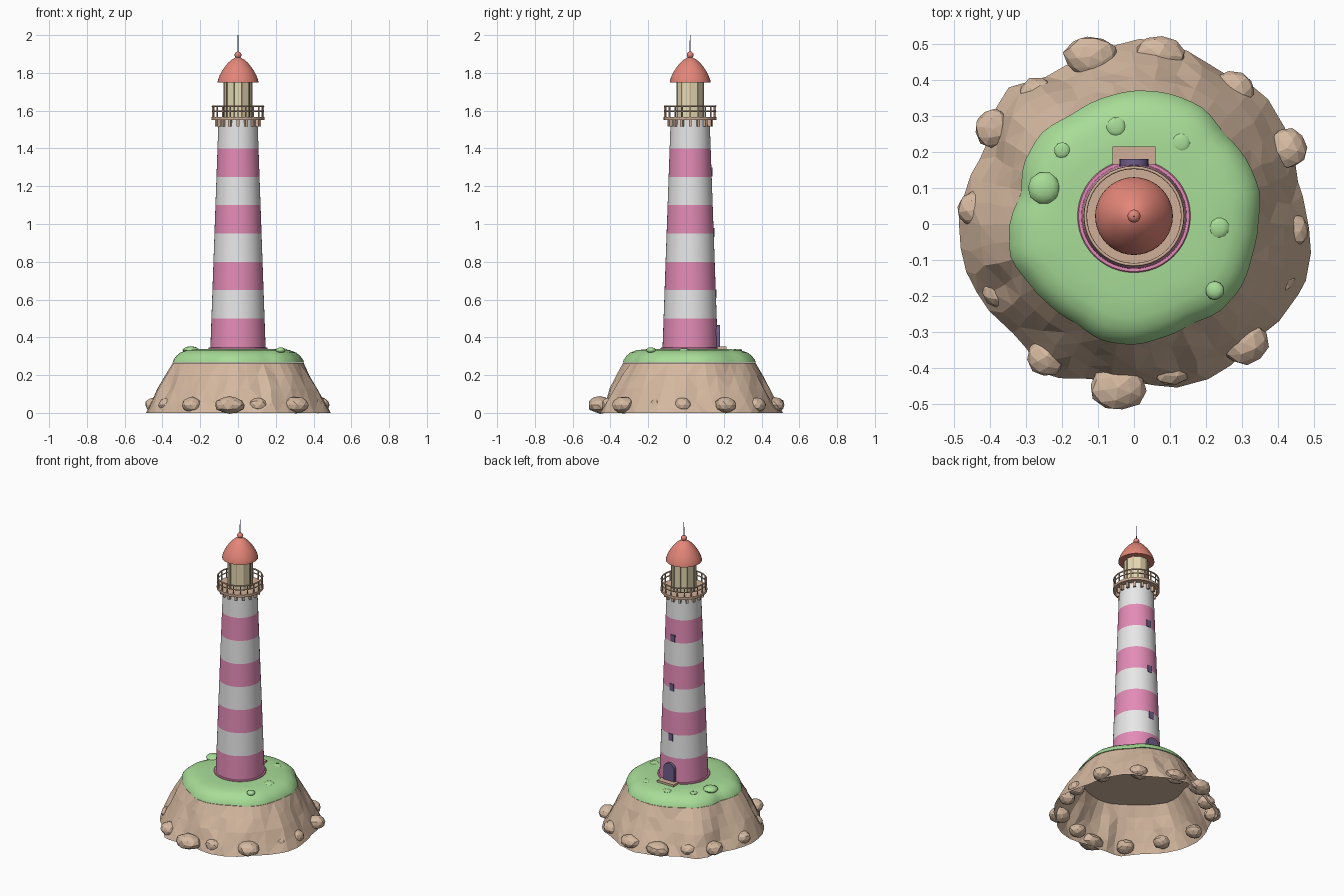
import bpy
import bmesh
import math
import random
from mathutils import Matrix, Vector

random.seed(4)
if "Cube" in bpy.data.objects:
    bpy.data.objects.remove(bpy.data.objects["Cube"], do_unlink=True)

TOWER_Y = 0.022  # the tower axis sits slightly behind the centre


def material(name, red, green, blue):
    mat = bpy.data.materials.new(name)
    mat.use_nodes = True
    color = (red, green, blue, 1)
    mat.diffuse_color = color
    bsdf = next(n for n in mat.node_tree.nodes if n.type == 'BSDF_PRINCIPLED')
    bsdf.inputs["Base Color"].default_value = color
    return mat


rock_tan = material("rock tan", 0.66, 0.48, 0.35)
grass_green = material("grass green", 0.39, 0.72, 0.31)
stripe_pink = material("stripe pink", 0.77, 0.26, 0.47)
stripe_white = material("stripe white", 0.82, 0.82, 0.82)
roof_red = material("roof red", 0.78, 0.24, 0.19)
glass_cream = material("glass cream", 0.78, 0.71, 0.45)
door_purple = material("door purple", 0.16, 0.11, 0.25)
gallery_tan = material("gallery tan", 0.63, 0.43, 0.31)


def finish(name, bm, mats, smooth=True):
    """Turn a bmesh into a named object with its materials and shading."""
    bmesh.ops.recalc_face_normals(bm, faces=bm.faces)
    mesh = bpy.data.meshes.new(name)
    bm.to_mesh(mesh)
    bm.free()
    for mat in mats:
        mesh.materials.append(mat)
    obj = bpy.data.objects.new(name, mesh)
    bpy.context.collection.objects.link(obj)
    if smooth:
        bpy.ops.object.select_all(action='DESELECT')
        obj.select_set(True)
        bpy.context.view_layer.objects.active = obj
        bpy.ops.object.shade_smooth_by_angle(angle=math.radians(35))


def loft(bm, rings, cap_start=True):
    """Skin a list of point rings; returns the faces of each band."""
    loops = [[bm.verts.new(p) for p in ring] for ring in rings]
    bands = []
    for low, high in zip(loops, loops[1:]):
        n = len(low)
        bands.append([bm.faces.new((low[i], low[(i + 1) % n], high[(i + 1) % n], high[i]))
                      for i in range(n)])
    if cap_start:
        bm.faces.new(loops[0][::-1])
    bm.faces.new(loops[-1])
    return bands


def circle(radius, z, sides):
    return [(radius * math.cos(a), TOWER_Y + radius * math.sin(a), z)
            for a in (math.tau * i / sides for i in range(sides))]


def lathe(name, profile, mat, sides=40, smooth=True):
    bm = bmesh.new()
    loft(bm, [circle(r, z, sides) for r, z in profile])
    finish(name, bm, [mat], smooth)


def around(name, count, radius, z, size, mat):
    """A circle of equal boxes; size is radial, tangential, vertical."""
    bm = bmesh.new()
    for i in range(count):
        place = (Matrix.Translation((0, TOWER_Y, z))
                 @ Matrix.Rotation(math.tau * i / count, 4, 'Z')
                 @ Matrix.Translation((radius, 0, 0)) @ Matrix.Diagonal((*size, 1)))
        bmesh.ops.create_cube(bm, size=1, matrix=place)
    finish(name, bm, [mat], False)


def box(name, center, size, mat):
    bm = bmesh.new()
    bmesh.ops.create_cube(bm, size=1, matrix=Matrix.Translation(center)
                          @ Matrix.Diagonal((*size, 1)))
    finish(name, bm, [mat], False)


def hoop(name, radius, z, thickness, mat):
    bpy.ops.mesh.primitive_torus_add(location=(0, TOWER_Y, z), major_radius=radius,
                                     minor_radius=thickness, major_segments=40, minor_segments=8)
    obj = bpy.context.object
    obj.name = name
    obj.data.materials.append(mat)
    bpy.ops.object.shade_smooth()


def outline(radii, angle):
    """Smoothly interpolated radius of an irregular outline."""
    n = len(radii)
    pos = angle / math.tau * n
    i = int(pos)
    t = pos - i
    t = t * t * (3 - 2 * t) * 0.5 + t * 0.5
    return radii[i % n] * (1 - t) + radii[(i + 1) % n] * t


# outlines listed every fifteen degrees from +x
grass_edge = [.345, .36, .36, .355, .375, .375, .37, .36, .35, .36, .35, .325,
              .345, .355, .335, .325, .32, .335, .335, .325, .32, .34, .345, .34]
rock_foot = [.485, .47, .495, .51, .485, .505, .515, .485, .475, .52, .455, .475,
             .487, .485, .47, .45, .485, .445, .435, .47, .48, .465, .49, .505]

# rock: open-bottomed faceted shell closed under the grass
sides = 44
column = [random.uniform(-0.015, 0.015) for i in range(sides)]
rings = []
for z in (0, 0.06, 0.13, 0.20, 0.264):
    t = z / 0.264
    ring = []
    for i in range(sides):
        a = (math.tau * (i + random.uniform(-0.25, 0.25) * (1 - t)) / sides) % math.tau
        r = outline(rock_foot, a) * (1 - t) + outline(grass_edge, a) * 0.995 * t
        r += math.sin(math.pi * t) * (0.004 + column[i] + random.uniform(-0.006, 0.006))
        ring.append((r * math.cos(a), r * math.sin(a), z))
    rings.append(ring)
bm = bmesh.new()
loft(bm, rings, cap_start=False)
bmesh.ops.triangulate(bm, faces=bm.faces)
finish("rock", bm, [rock_tan], False)

# grass: soft irregular cap
rings = []
for scale, z in ((0.97, 0.266), (1, 0.267), (0.985, 0.281), (0.94, 0.302), (0.88, 0.319),
                 (0.78, 0.332), (0.6, 0.338), (0.3, 0.339)):
    ring = []
    for i in range(72):
        a = math.tau * i / 72
        r = outline(grass_edge, a) * scale
        ring.append((r * math.cos(a), r * math.sin(a), z))
    rings.append(ring)
bm = bmesh.new()
loft(bm, rings)
finish("grass", bm, [grass_green])


def lumps(name, items, mat, rough, smooth):
    """Irregular balls: x, y, z and half sizes."""
    bm = bmesh.new()
    for x, y, z, sx, sy, sz in items:
        made = bmesh.ops.create_icosphere(bm, subdivisions=2, radius=1)["verts"]
        spin = Matrix.Rotation(random.uniform(0, math.tau), 4, 'Z')
        for v in made:
            p = (spin @ v.co) * random.uniform(1 - rough, 1 + rough)
            v.co = Vector((x + p.x * sx, y + p.y * sy, z + p.z * sz))
    finish(name, bm, [mat], smooth)


# boulders sunk into the foot of the rock
boulders = [(-.12, .465, .075, .058), (.07, .47, .07, .053), (.275, .372, .062, .053),
            (.425, .21, .056, .057), (-.39, .265, .052, .055), (-.437, .04, .055, .052),
            (.435, -.02, .052, .05), (.305, -.33, .068, .06), (-.045, -.455, .08, .064),
            (-.242, -.368, .054, .056), (.4, -.147, .05, .048), (-.268, .355, .055, .052),
            (-.37, -.185, .052, .05), (.105, -.4, .055, .05)]
lumps("boulders", [(x, y, 0.042, sx, sy, 0.014 + 0.5 * sy) for x, y, sx, sy in boulders],
      rock_tan, 0.06, False)

# low tufts on the grass
tufts = [(-.25, .1, .045, .02), (-.05, .27, .027, .007), (.13, .225, .027, .007),
         (-.2, .205, .022, .006), (.235, -.01, .03, .01), (.225, -.185, .026, .015)]
lumps("grass_tufts", [(x, y, 0.332, r, r, h) for x, y, r, h in tufts],
      grass_green, 0.03, True)


# tower: tapered shaft with alternating bands
def tower_radius(z):
    return 0.146 - 0.0356 * (z - 0.35)


levels = [0.33] + [0.5 + 0.15 * i for i in range(7)] + [1.553]
bm = bmesh.new()
for i, band in enumerate(loft(bm, [circle(tower_radius(z), z, 48) for z in levels])):
    for face in band:
        face.material_index = i % 2
finish("tower", bm, [stripe_pink, stripe_white])
lathe("tower_foot", [(0.157, 0.325), (0.157, 0.343), (0.154, 0.346)], stripe_pink, 48)

# door, doorstep and windows on the rear
half, spring = 0.04, 0.425
shape = [(-half, 0.34), (half, 0.34)]
shape += [(half * math.cos(a), spring + half * math.sin(a))
          for a in (math.pi * i / 12 for i in range(13))]
bm = bmesh.new()
loft(bm, [[(x, y, z) for x, z in shape] for y in (0.13, 0.18)])
finish("door", bm, [door_purple])
box("doorstep", (0, 0.19, 0.341), (0.12, 0.05, 0.02), gallery_tan)
for i, z in enumerate((0.63, 0.955, 1.275)):
    box("window_%d" % (i + 1), (0, TOWER_Y + tower_radius(z) - 0.008, z),
        (0.03, 0.024, 0.046), door_purple)

# gallery: deck, brackets and railing
lathe("gallery_deck", [(0.14, 1.55), (0.14, 1.566)], gallery_tan)
around("gallery_brackets", 16, 0.108, 1.535, (0.026, 0.014, 0.036), gallery_tan)
around("railing_posts", 20, 0.135, 1.595, (0.006, 0.006, 0.06), gallery_tan)
hoop("railing_middle", 0.135, 1.597, 0.0035, gallery_tan)
hoop("railing_top", 0.135, 1.624, 0.0045, gallery_tan)

# lantern room
lathe("lantern_glass", [(0.073, 1.56), (0.073, 1.756)], glass_cream, 10, False)
around("lantern_posts", 10, 0.072, 1.66, (0.008, 0.007, 0.19), gallery_tan)

# roof, ball and mast
lathe("roof", [(0.09, 1.75), (0.108, 1.75), (0.107, 1.76), (0.098, 1.785), (0.085, 1.81),
               (0.07, 1.832), (0.054, 1.852), (0.034, 1.87), (0.012, 1.882), (0.004, 1.884)],
      roof_red)
bm = bmesh.new()
bmesh.ops.create_uvsphere(bm, u_segments=20, v_segments=12, radius=0.018,
                          matrix=Matrix.Translation((0, TOWER_Y, 1.895)))
finish("roof_ball", bm, [roof_red])
lathe("mast", [(0.0025, 1.9), (0.002, 2.0)], door_purple, 8)
